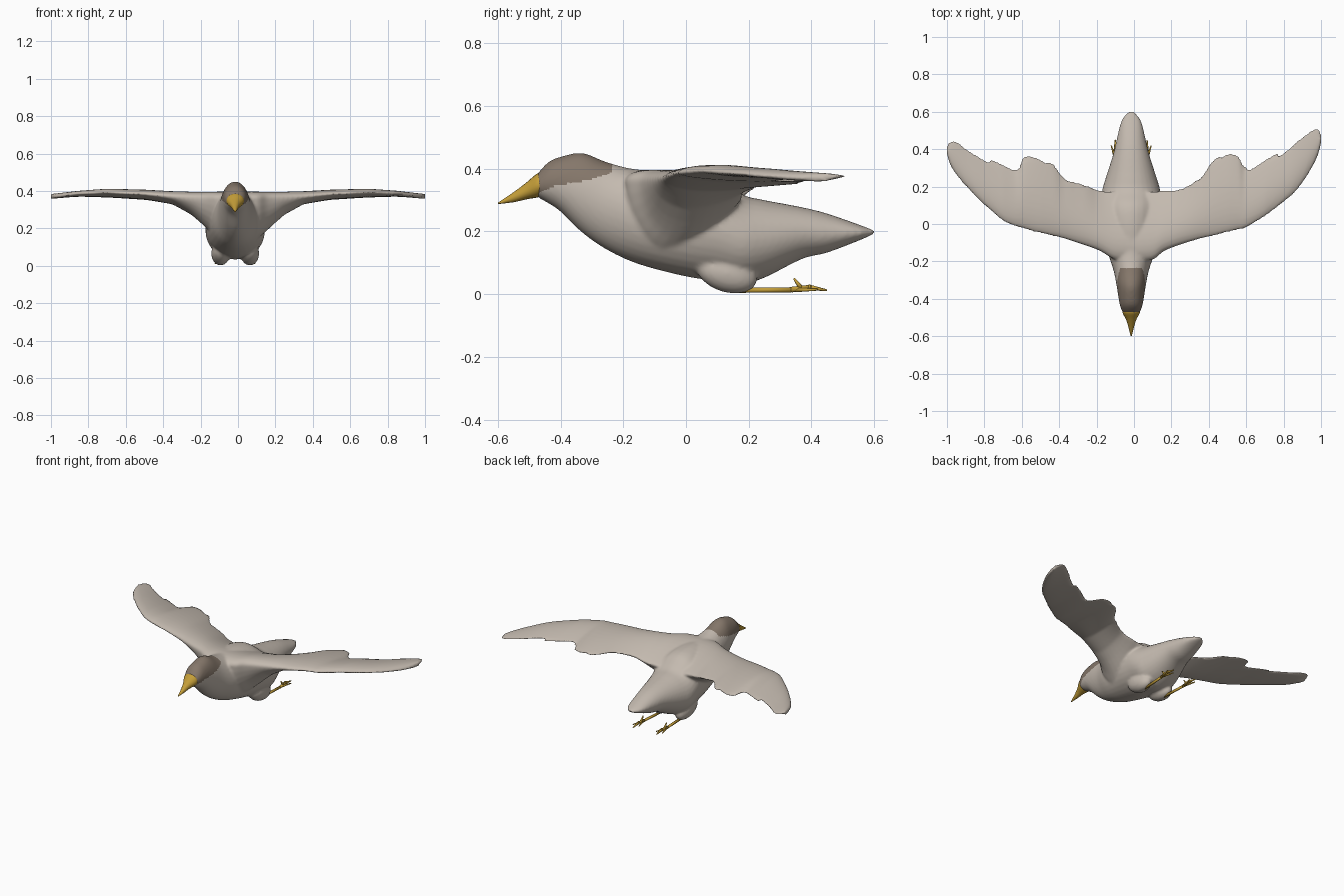
import bpy, bmesh, math
from mathutils import Matrix, Vector

if "Cube" in bpy.data.objects:
    bpy.data.objects.remove(bpy.data.objects["Cube"])

CX = -0.015  # body centre line


def material(name, rgb):
    m = bpy.data.materials.new(name)
    m.diffuse_color = (*rgb, 1)
    m.use_nodes = True
    m.node_tree.nodes["Principled BSDF"].inputs["Base Color"].default_value = m.diffuse_color
    return m


GREY = material("pale_grey_feathers", (0.55, 0.49, 0.43))
BROWN = material("brown_cap", (0.235, 0.185, 0.145))
YELLOW = material("yellow_horn", (0.55, 0.34, 0.04))


def resample(rows, steps=5):
    """Smooth curve through the table rows."""
    out = []
    for i in range(len(rows) - 1):
        a, b, c, d = (rows[max(0, min(len(rows) - 1, i + k))] for k in (-1, 0, 1, 2))
        for s in range(steps):
            t = s / steps
            out.append([0.5 * (2 * q + (r - p) * t + (2 * p - 5 * q + 4 * r - w) * t * t
                               + (3 * q - p - 3 * r + w) * t ** 3)
                        for p, q, r, w in zip(a, b, c, d)])
    return out + [list(rows[-1])]


def lookup(rows, x):
    for a, b in zip(rows, rows[1:]):
        if x <= b[0]:
            t = max(0, (x - a[0]) / (b[0] - a[0]))
            return [p + (q - p) * t for p, q in zip(a, b)][1:]
    return rows[-1][1:]


def loft(bm, rings):
    vs = [[bm.verts.new(p) for p in r] for r in rings]
    n = len(vs[0])
    for a, b in zip(vs, vs[1:]):
        for i in range(n):
            bm.faces.new((a[i], a[(i + 1) % n], b[(i + 1) % n], b[i]))
    bm.faces.new(vs[0][::-1])
    bm.faces.new(vs[-1])


def finish(bm, name, mats):
    bmesh.ops.recalc_face_normals(bm, faces=bm.faces)
    me = bpy.data.meshes.new(name)
    bm.to_mesh(me)
    bm.free()
    for m in mats:
        me.materials.append(m)
    ob = bpy.data.objects.new(name, me)
    bpy.context.collection.objects.link(ob)
    for p in me.polygons:
        p.use_smooth = True
    return ob


def oval_rings(rows, n=32):
    return [[(CX + w * math.cos(k * math.tau / n), y,
              (t + b) / 2 + (t - b) / 2 * math.sin(k * math.tau / n)) for k in range(n)]
            for y, t, b, w in resample(rows)]


# Body: y, top, bottom, half width
BODY = [(-.475, .382, .31, .045), (-.44, .42, .29, .059), (-.4, .438, .263, .067),
        (-.33, .45, .195, .078), (-.25, .42, .14, .094), (-.15, .397, .095, .125),
        (0, .395, .056, .153), (.1, .375, .042, .16), (.18, .318, .034, .155),
        (.25, .3, .052, .135), (.37, .277, .112, .097), (.45, .257, .132, .078),
        (.55, .222, .17, .053), (.6, .203, .192, .018)]
# Beak, reaching a little into the head
BEAK = [(-.6, .291, .287, .003), (-.55, .325, .293, .015), (-.51, .355, .302, .028),
        (-.475, .384, .308, .046), (-.455, .385, .315, .045)]
# Wing plan: distance from middle, leading edge y, trailing edge y
RIGHT = [(.0, -.2, .17), (.1, -.19, .175), (.16, -.145, .18), (.25, -.11, .19), (.35, -.08, .25),
         (.42, -.065, .34), (.5, -.045, .39), (.56, -.03, .365), (.6, -.02, .305),
         (.7, .04, .35), (.8, .115, .4), (.88, .19, .46), (.95, .295, .505),
         (.985, .37, .512), (1, .43, .48)]
LEFT = [(.0, -.2, .17), (.1, -.19, .175), (.18, -.145, .18), (.26, -.115, .21), (.37, -.08, .25),
        (.43, -.065, .32), (.52, -.045, .365), (.59, -.025, .36), (.63, -.015, .305),
        (.7, .015, .325), (.8, .1, .36), (.88, .18, .4), (.95, .26, .445),
        (.985, .32, .44), (1, .37, .42)]
# Wing heights: distance, leading edge z, trailing edge z, top, underside
HEIGHT = [(0, .36, .3, .393, .12), (.1, .36, .305, .393, .14), (.15, .362, .308, .392, .185),
          (.2, .363, .315, .392, .232), (.25, .365, .33, .394, .275), (.35, .37, .348, .398, .33),
          (.5, .382, .355, .406, .358), (.7, .39, .365, .411, .374), (.85, .384, .372, .401, .371),
          (1, .367, .376, .384, .358)]


def wing_rings(plan, side, n=16):
    rings = []
    for x, yl, yt in resample(plan, 4):
        zl, zt, top, bot = lookup(HEIGHT, x)
        mid = zl + (zt - zl) * .35

        def point(k, edge):
            t = (1 - math.cos(math.pi * k / n)) / 2
            bump = max(0, math.sin(math.pi * t ** .66)) ** .8
            return (side * x, yl + (yt - yl) * t, zl + (zt - zl) * t + (edge - mid) * bump)
        rings.append([point(k, top) for k in range(n + 1)]
                     + [point(k, bot) for k in range(n - 1, 0, -1)])
    return rings


# Fused bird: body, wings and thighs
bm = bmesh.new()
loft(bm, oval_rings(BODY))
loft(bm, wing_rings(RIGHT, 1))
loft(bm, wing_rings(LEFT, -1))
for s in (-1, 1):
    bmesh.ops.create_icosphere(bm, subdivisions=3, radius=1, matrix=(
        Matrix.Translation((CX + s * .078, .13, .066)) @ Matrix.Rotation(-.3, 4, 'X')
        @ Matrix.Diagonal((.05, .1, .06, 1))))
bird = finish(bm, "body_and_wings", (GREY, BROWN))
rm = bird.modifiers.new("fuse", 'REMESH')
rm.mode = 'VOXEL'
rm.voxel_size = .008
rm.use_smooth_shade = True
sm = bird.modifiers.new("soften", 'SMOOTH')
sm.factor = .5
sm.iterations = 5
bpy.context.view_layer.objects.active = bird
bird.select_set(True)
bpy.ops.object.convert(target='MESH')

# Brown cap on the upper head
CAP = [(-.5, .31), (-.42, .345), (-.32, .362), (-.23, .39)]
for p in bird.data.polygons:
    c = p.center
    p.use_smooth = True
    p.material_index = int(c.y < -.235 and c.z > lookup(CAP, c.y)[0])

# Beak
bm = bmesh.new()
loft(bm, oval_rings(BEAK, 20))
finish(bm, "beak", (YELLOW,))


# Legs trailing backwards, with toes and a raised claw
def rod(bm, a, b, r1, r2):
    a, b = Vector(a), Vector(b)
    rot = (b - a).to_track_quat('Z', 'Y').to_matrix().to_4x4()
    bmesh.ops.create_cone(bm, cap_ends=True, segments=8, radius1=r1, radius2=r2,
                          depth=(b - a).length, matrix=Matrix.Translation((a + b) / 2) @ rot)


for s, name in ((-1, "left_leg"), (1, "right_leg")):
    bm = bmesh.new()
    x0, x1 = CX + s * .075, CX + s * .085
    ankle = (x1, .35, .014)
    rod(bm, (x0, .17, .012), ankle, .008, .008)
    rod(bm, (x1, .335, .014), (x1, .4, .022), .009, .008)
    rod(bm, (x1, .39, .022), (x1, .45, .012), .009, .003)
    rod(bm, ankle, (x1 + .022, .42, .014), .008, .003)
    rod(bm, ankle, (x1 - .022, .42, .014), .008, .003)
    rod(bm, (x1, .37, .015), (x1, .344, .05), .009, .003)
    finish(bm, name, (YELLOW,))
